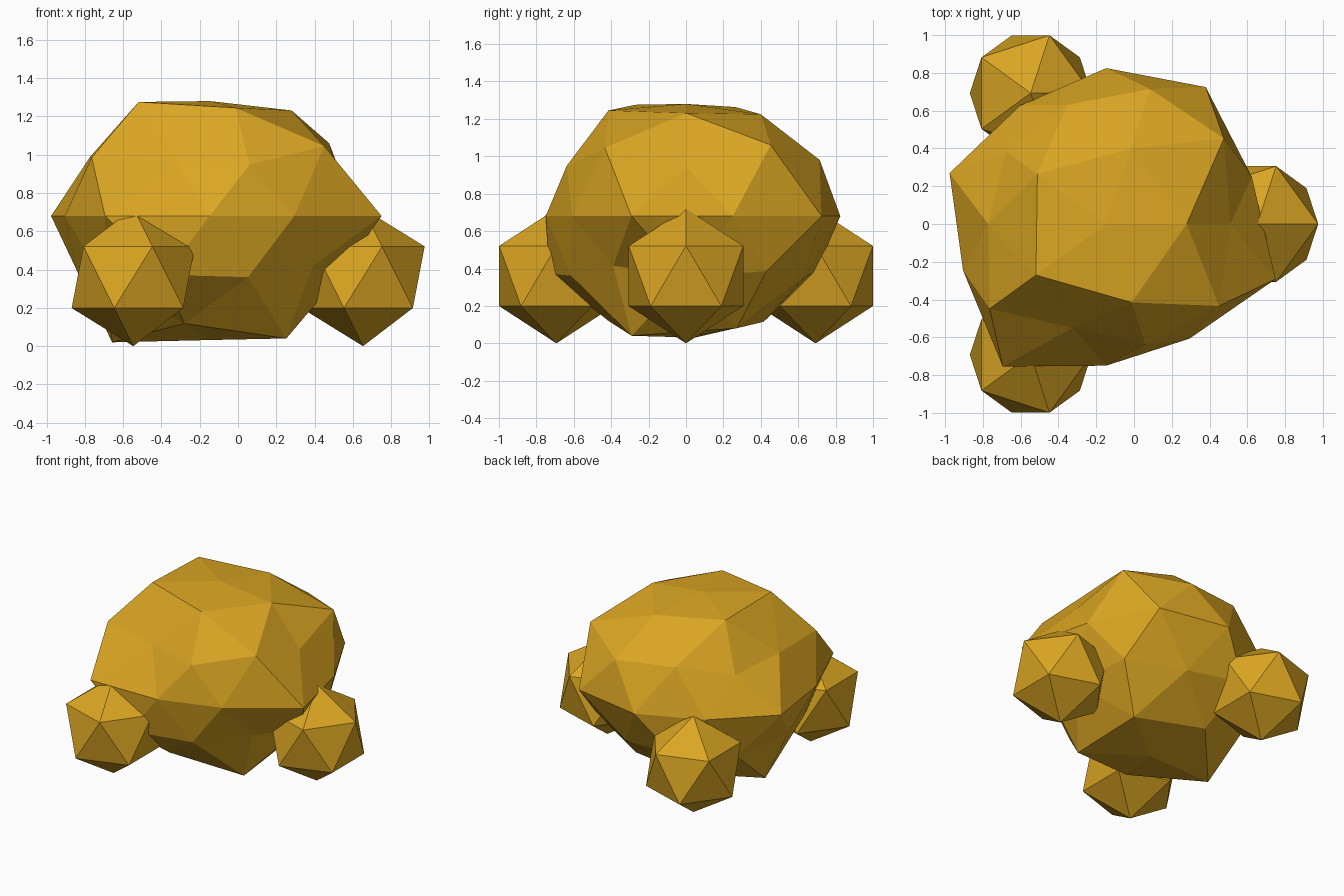
import bpy, math

if "Cube" in bpy.data.objects:
    bpy.data.objects.remove(bpy.data.objects["Cube"])

gold = bpy.data.materials.new("gold")
gold.diffuse_color = (0.70, 0.376, 0.016, 1)
gold.use_nodes = True
gold.node_tree.nodes["Principled BSDF"].inputs["Base Color"].default_value = gold.diffuse_color


def ball(name, subdivisions, radius, location):
    bpy.ops.mesh.primitive_ico_sphere_add(subdivisions=subdivisions, radius=radius, location=location)
    ob = bpy.context.object
    ob.name = name
    ob.data.materials.append(gold)
    return ob


# Body: faceted ball, flattened, each vertex pushed in or out along its direction.
# Each tier: height on the unit ball, first azimuth, radii going round.
TIERS = [
    (1.0, 0, [0.75]),
    (0.851, 0, [0.81, 0.80, 0.857, 0.875, 0.83]),
    (0.526, 36, [0.905, 0.78, 0.735, 0.68, 0.868]),
    (0.447, 0, [0.735, 0.84, 0.73, 0.853, 0.75]),
    (0.0, 18, [0.81, 0.896, 0.825, 0.776, 0.872, 0.797, 0.932, 0.75, 0.75, 0.943]),
    (-0.447, 36, [0.82, 0.82, 0.78, 0.86, 0.74]),
    (-0.526, 0, [0.78, 0.78, 0.80, 0.80, 0.76]),
    (-0.851, 36, [0.88, 0.83, 0.97, 0.825, 0.94]),
    (-1.0, 0, [0.81]),
]
body = ball("body", 2, 1, (-0.147, 0, 0.68))
for v in body.data.vertices:
    d = v.co.normalized()
    _, start, radii = min(TIERS, key=lambda t: abs(t[0] - d.z))
    step = 360 / len(radii)
    i = round((math.degrees(math.atan2(d.y, d.x)) - start) / step) % len(radii)
    v.co = d * radii[i]
    v.co.z *= 0.8

# Three round feet spaced evenly about the body
for k in range(3):
    a = math.radians(120 * k)
    ball(f"foot_{k + 1}", 1, 0.36, (-0.147 + 0.8 * math.cos(a), 0.8 * math.sin(a), 0.36))
